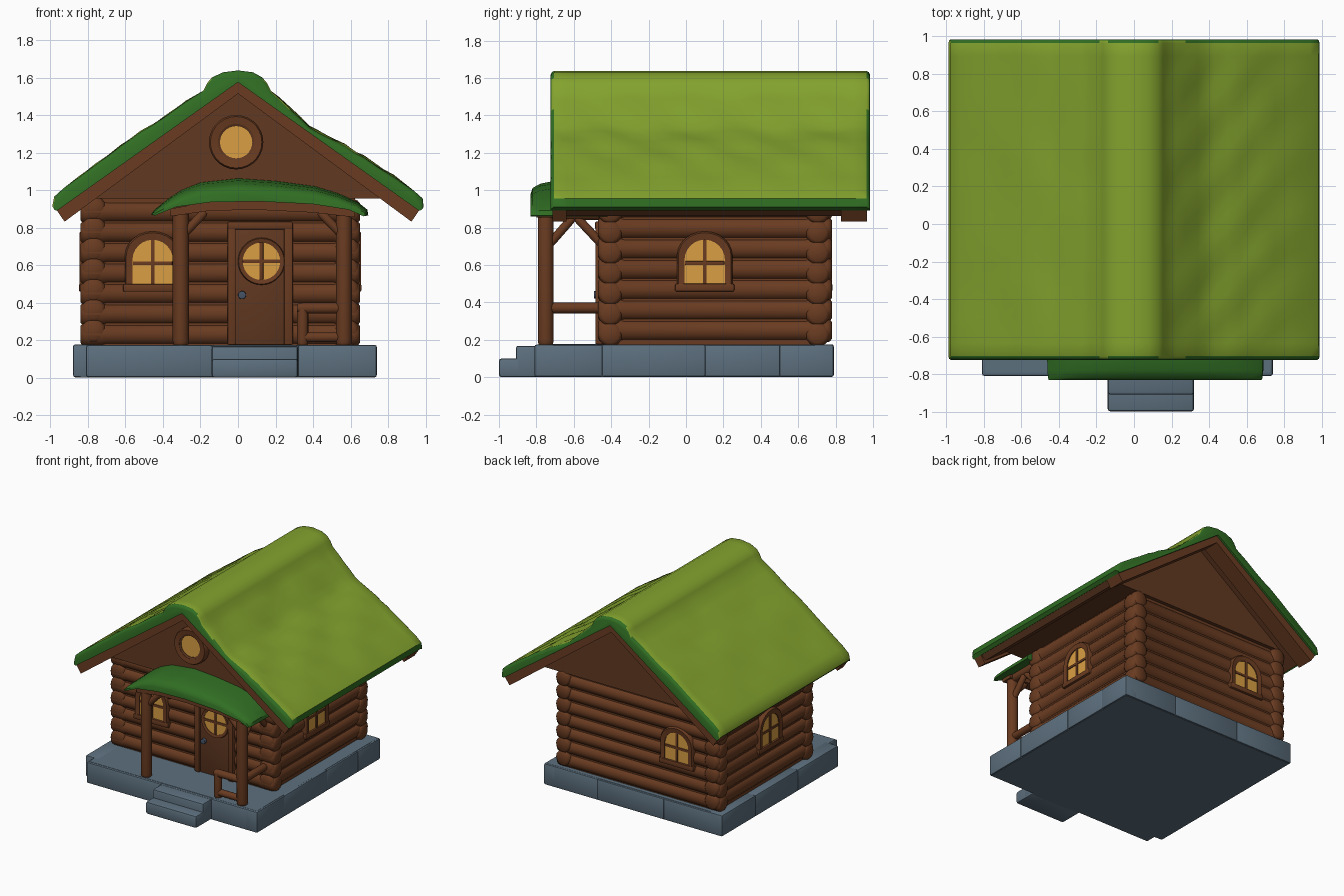
import bpy, bmesh, math, random
from mathutils import Vector, Matrix

if "Cube" in bpy.data.objects:
    bpy.data.objects.remove(bpy.data.objects["Cube"])

random.seed(4)

def material(name, rgb):
    m = bpy.data.materials.new(name)
    m.diffuse_color = (*rgb, 1)
    m.use_nodes = True
    m.node_tree.nodes["Principled BSDF"].inputs["Base Color"].default_value = m.diffuse_color
    return m

MOSS = material("light moss", (.228, .365, .027))
DARK = material("dark moss", (.030, .155, .017))
LOG = material("log brown", (.142, .044, .015))
PLANK = material("plank brown", (.120, .040, .015))
STONE = material("grey stone", (.108, .160, .207))
GLASS = material("warm glass", (.70, .345, .056))
IRON = material("dark iron", (.06, .085, .13))

def finish(name, bm, mat, mtx=None):
    bmesh.ops.recalc_face_normals(bm, faces=bm.faces)
    me = bpy.data.meshes.new(name)
    if mtx:
        bm.transform(mtx)
    bm.to_mesh(me)
    bm.free()
    me.materials.append(mat)
    ob = bpy.data.objects.new(name, me)
    bpy.context.collection.objects.link(ob)
    return ob

def loft(name, rings, mat, caps=True, wrap=False, mtx=None):
    """Skin a row of closed loops."""
    bm = bmesh.new()
    vs = [[bm.verts.new(p) for p in r] for r in rings]
    n = len(rings[0])
    for a, b in zip(vs, vs[1:] + (vs[:1] if wrap else [])):
        for i in range(n):
            bm.faces.new((a[i], a[(i + 1) % n], b[(i + 1) % n], b[i]))
    if caps and not wrap:
        bm.faces.new(vs[0])
        bm.faces.new(vs[-1])
    return finish(name, bm, mat, mtx)

def box(name, x, y, z, mat, bev=.01, mtx=None):
    bm = bmesh.new()
    bmesh.ops.create_cube(bm, size=1)
    for v in bm.verts:
        v.co = [(a + b) / 2 + c * (b - a) for (a, b), c in zip((x, y, z), v.co)]
    if bev:
        bmesh.ops.bevel(bm, geom=bm.edges[:], offset=bev, segments=2, profile=.5, affect='EDGES')
    return finish(name, bm, mat, mtx)

def rod(name, p, q, r, mat, bulge=1.0, sides=14):
    """Rounded pole, with optional thicker ends."""
    p, q = Vector(p), Vector(q)
    d = q - p
    L = d.length
    mtx = Matrix.Translation(p) @ d.to_track_quat('Z', 'Y').to_matrix().to_4x4()
    e = r * bulge
    prof = [(0, e * .7), (L * .02 if L < .1 else .012, e * .93), (.03, e)]
    if bulge > 1:
        prof += [(.115, e), (.14, r)]
    prof += [(L - t, s) for t, s in reversed(prof)]
    rings = [[(s * math.cos(k * math.tau / sides), s * math.sin(k * math.tau / sides), t)
              for k in range(sides)] for t, s in prof]
    return loft(name, rings, mat, mtx=mtx)

def prism(name, pts, y0, y1, mat, mtx=None):
    return loft(name, [[(x, y, z) for x, z in pts] for y in (y0, y1)], mat, mtx=mtx)

def circle(cx, cz, r, n=28):
    return [(cx + r * math.cos(k * math.tau / n), cz + r * math.sin(k * math.tau / n)) for k in range(n)]

def arch(w, z0, z1, n=12):
    """Flat-bottomed arch outline, half width w."""
    h = min(w, .13)
    return [(-w, z0), (w, z0)] + [(w * math.cos(k * math.pi / n), z1 - h + h * math.sin(k * math.pi / n))
                                  for k in range(n + 1)]

def frame(name, outer, inner, yb, yf, mat, mtx=None):
    mid = [((a + 5 * c) / 6, (b + 5 * d) / 6) for (a, b), (c, d) in zip(inner, outer)]
    loops = [(outer, yb), (outer, yf + .012), (mid, yf), (inner, yf + .006), (inner, yb)]
    return loft(name, [[(x, y, z) for x, z in lp] for lp, y in loops], mat, wrap=True, mtx=mtx)

# Stone platform with edging blocks and two steps
base = [(-.805, -.80), (-.805, -.72), (-.872, -.715), (-.872, .783), (.733, .783), (.733, -.80)]
loft("platform", [[(x * s, y * s, z) for x, y in base] for z, s in
                  ((0, .995), (.015, 1), (.16, 1), (.175, .99))], STONE)
def edging(cuts, lo, hi):
    cuts = [lo] + cuts + [hi]
    return list(zip(cuts, [c + .004 for c in cuts[1:]]))
for y, cuts, lo in (((-.81, -.70), [-.14, .32], -.81), ((.68, .79), [-.35, .25], -.875)):
    for s in edging(cuts, lo, .735):
        box("edging_stone", s, y, (.002, .172 + random.uniform(0, .005)), STONE, .011)
for x, cuts, lo in (((-.88, -.76), [-.2, .35], -.72), ((.63, .74), [-.45, .1, .5], -.81)):
    for s in edging(cuts, lo, .786):
        box("edging_stone", x, s, (.002, .172 + random.uniform(0, .005)), STONE, .011)
box("upper_step", (-.14, .32), (-.91, -.70), (0, .168), STONE, .014)
box("lower_step", (-.14, .32), (-1.0, -.80), (0, .10), STONE, .014)

# Log walls crossing at the corners
XL, XR, YF, YB = -.77, .58, -.405, .705
PITCH = .109
for i in range(7):
    z = .23 + PITCH * i
    for y in (YF, YB):
        rod("cross_log", (XL - .07, y, z), (XR + .07, y, z), .060, LOG, 1.10)
    for x in (XL, XR):
        rod("side_log", (x, YF - .065, z + .02), (x, YB + .075, z + .02), .060, LOG, 1.10)
box("wall_core", (XL - .035, XR + .035), (YF - .035, YB + .035), (.17, .97), LOG, 0)

# Arched windows, one on each wall
def window(x, y, turn):
    m = Matrix.Translation((x, y, 0)) @ Matrix.Rotation(math.radians(turn), 4, 'Z')
    frame("window_frame", arch(.148, .465, .78), arch(.108, .50, .735), 0, -.076, LOG, m)
    box("window_sill", (-.158, .158), (-.078, 0), (.458, .50), LOG, .008, m)
    prism("window_glass", arch(.114, .49, .74), -.062, -.02, GLASS, m)
    box("window_upright", (-.010, .010), (-.070, -.05), (.49, .735), LOG, .003, m)
    box("window_crossbar", (-.105, .105), (-.069, -.05), (.600, .620), LOG, .003, m)

window(-.455, YF, 0)
window(XR, .10, 90)
window(-.455, YB, 180)
window(XL, .10, 270)

# Door with round window
box("door_leaf", (-.02, .255), (-.468, -.40), (.175, .80), PLANK, .005)
for x in ((-.057, -.012), (.245, .292)):
    box("door_jamb", x, (-.485, -.40), (.175, .83), LOG, .008)
box("door_lintel", (-.057, .292), (-.487, -.40), (.79, .832), LOG, .008)
frame("door_window_frame", circle(.125, .62, .126), circle(.125, .62, .10), -.45, -.482, LOG)
prism("door_window_glass", circle(.125, .62, .104), -.472, -.45, GLASS)
box("door_window_upright", (.115, .135), (-.479, -.46), (.52, .72), LOG, .003)
box("door_window_crossbar", (.025, .225), (-.478, -.46), (.610, .630), LOG, .003)
rod("door_knob", (.022, -.42, .44), (.022, -.492, .44), .022, IRON)

# Gable block, soffit and barge boards
apex, slope = 1.575, .70
roof_z = lambda x: apex - slope * abs(x)
prism("gable", [(-.86, .955), (.86, .955), (0, 1.555)], -.565, .77, PLANK)
def chevron(w, top, thick):
    return [(-w, roof_z(w) + top), (0, apex + top), (w, roof_z(w) + top),
            (w - .05, roof_z(w) + top - thick), (0, apex + top - thick),
            (-w + .05, roof_z(w) + top - thick)]
prism("soffit", chevron(.97, .01, .045), -.69, .95, PLANK)
prism("front_barge_board", chevron(.975, .012, .073), -.715, -.64, LOG)
prism("back_barge_board", chevron(.975, .012, .073), .83, .968, LOG)
frame("round_window_frame", circle(-.01, 1.255, .145), circle(-.01, 1.255, .098), -.55, -.615, LOG)
frame("round_window_rim", circle(-.01, 1.255, .102), circle(-.01, 1.255, .086), -.55, -.608, PLANK)
prism("round_window_glass", circle(-.01, 1.255, .09), -.598, -.55, GLASS)

# Mossy main roof with a rolled ridge and gentle ripples
top = [(-.99, .915), (-.98, .965), (-.93, 1.01), (-.84, 1.075), (-.76, 1.135), (-.69, 1.185),
       (-.625, 1.235), (-.52, 1.31), (-.45, 1.35), (-.39, 1.39), (-.28, 1.47), (-.185, 1.53),
       (-.165, 1.57), (-.14, 1.60), (-.08, 1.628), (0, 1.638), (.08, 1.628), (.13, 1.60), (.155, 1.57),
       (.175, 1.53), (.225, 1.485), (.275, 1.435), (.34, 1.375), (.38, 1.335), (.43, 1.305), (.50, 1.27),
       (.57, 1.235), (.62, 1.20), (.67, 1.175), (.75, 1.12), (.83, 1.07), (.94, .995), (.985, .955), (.99, .91)]
under = [(.965, .89), (0, apex), (-.965, .89)]
def ripple(x, y):
    if not .2 < abs(x) < .93:
        return 0
    a = .006 if x > 0 else .003
    return a * (math.sin(9 * y + 13 * x) + math.sin(17 * y - 21 * x)) + random.uniform(-.002, .002)
rings = []
N = 24
for k in range(N + 1):
    y = -.705 + 1.67 * k / N
    rings.append([(x, y, z + (ripple(x, y) if 0 < k < N else 0)) for x, z in top] +
                 [(x, y, z) for x, z in under])
def lip(y, drop):
    return [(x * (1 - drop * .5), y, max(z - drop, roof_z(x) + .012)) for x, z in top] + \
           [(x, y, z) for x, z in under]
rings = [lip(-.725, .024), lip(-.718, .008)] + rings + [lip(.978, .008), lip(.985, .024)]
roof = loft("main_roof", rings, MOSS)
roof.data.materials.append(DARK)
for f in roof.data.polygons:
    if abs(f.normal.y) > .45 or f.normal.z < .12:
        f.material_index = 1

# Curved porch roof
ptop = [(-.465, .87), (-.44, .90), (-.37, .955), (-.30, 1.0), (-.20, 1.04), (0, 1.062), (.20, 1.048),
        (.41, 1.02), (.54, .98), (.64, .935), (.69, .895), (.695, .865)]
pbot = [(.67, .86), (.59, .895), (.40, .925), (.10, .94), (-.15, .935), (-.33, .91), (-.44, .865)]
def porch_ring(y, drop):
    low = lambda x: .94 - .35 * (x - .1) ** 2
    return [(x * (1 - drop * .3), y, max(z - drop * (z - .86) / .18, low(x) - .01)) for x, z in ptop] + \
           [(x, y, z) for x, z in pbot]
loft("porch_roof", [porch_ring(y, d) for y, d in
                    ((-.832, .075), (-.82, .045), (-.78, .025), (-.70, .01), (-.58, 0), (-.42, 0))], DARK)
beam = [(-.36, .90), (-.15, .94), (.10, .945), (.40, .93), (.62, .89),
        (.62, .855), (.40, .88), (.10, .895), (-.15, .89), (-.36, .86)]
prism("porch_beam", beam, -.80, -.71, LOG)
prism("porch_ceiling", [(x, z + (.01 if i < 5 else .035)) for i, (x, z) in enumerate(beam)], -.71, -.42, PLANK)

# Porch posts, braces and side beams
for x, inward in ((-.305, 1), (.565, -1)):
    rod("porch_post", (x, -.75, .165), (x, -.75, .90), .043, LOG)
    rod("porch_side_beam", (x, -.77, .875), (x, -.42, .875), .035, LOG)
    rod("front_brace", (x, -.75, .75), (x + inward * .13, -.75, .885), .024, LOG)
    rod("side_brace", (x, -.74, .70), (x, -.60, .86), .024, LOG)
    rod("wall_brace", (x, -.44, .70), (x, -.59, .86), .024, LOG)

# Porch railing
rod("side_rail", (.565, -.75, .37), (.565, -.43, .37), .029, LOG)
rod("front_rail", (.315, -.75, .37), (.57, -.75, .37), .030, LOG)
rod("low_rail", (.33, -.75, .215), (.57, -.75, .215), .027, LOG)
rod("rail_post", (.345, -.75, .165), (.345, -.75, .39), .030, LOG)

# Smooth shading with sharp edges kept
for ob in bpy.data.objects:
    ob.select_set(True)
bpy.context.view_layer.objects.active = roof
bpy.ops.object.shade_smooth_by_angle(angle=math.radians(42))
